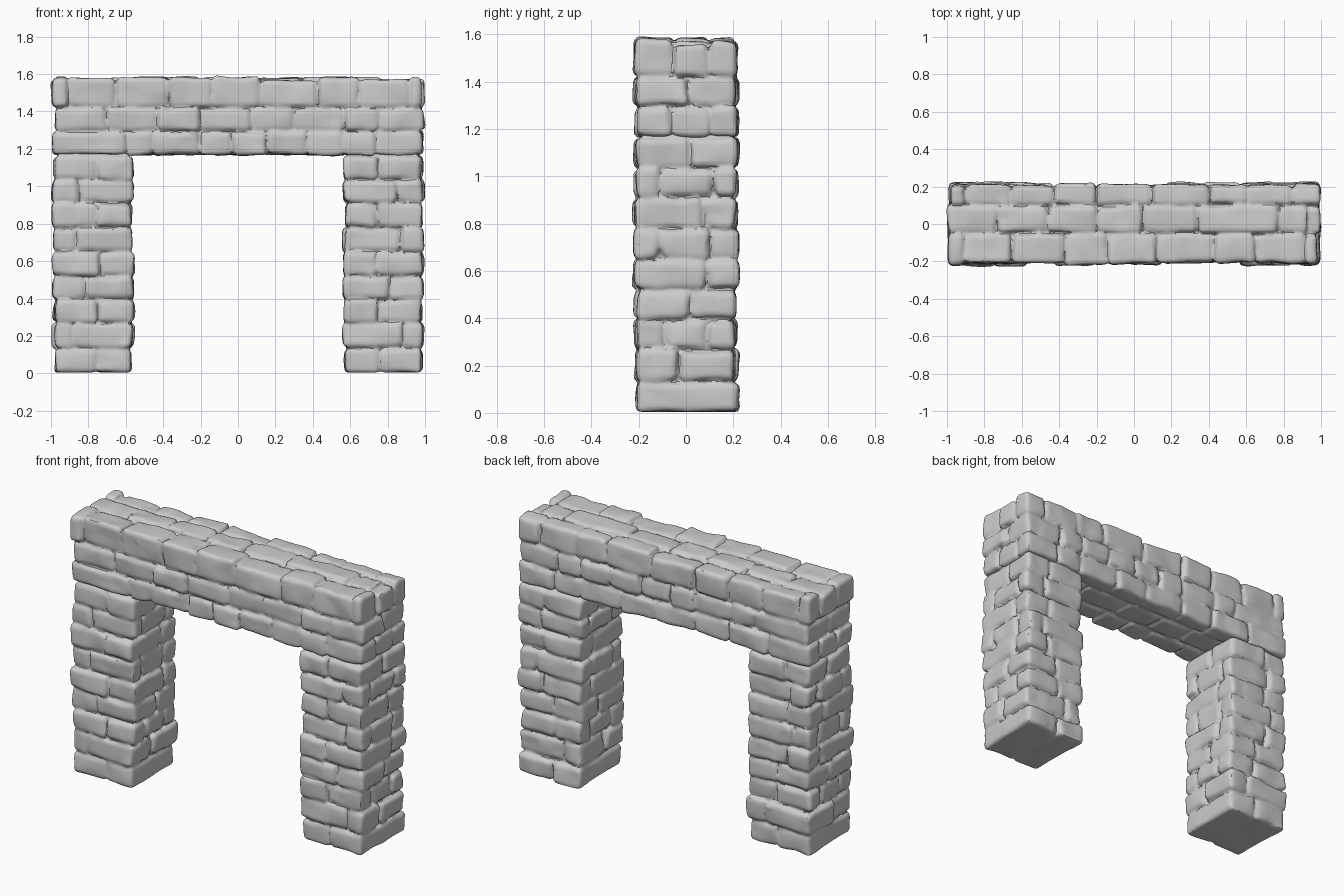
import bpy, bmesh, random
from mathutils import Vector, noise

if "Cube" in bpy.data.objects:
    bpy.data.objects.remove(bpy.data.objects["Cube"])

random.seed(7)
Y = 0.212          # nominal half depth
INSET = 0.026      # depth of the mortar core behind the stone faces


def add_block(bm, lo, hi, bevel, jitter, rough):
    """Add one roughly hewn, rounded block to bm."""
    b = bmesh.new()
    bmesh.ops.create_cube(b, size=1)
    lo, hi = Vector(lo), Vector(hi)
    for v in b.verts:
        for i in range(3):
            v.co[i] = (lo[i] if v.co[i] < 0 else hi[i]) + random.uniform(-jitter, jitter)
    if bevel:
        bmesh.ops.bevel(b, geom=b.edges[:], offset=bevel, segments=2,
                        profile=0.55, affect='EDGES', clamp_overlap=True)
        for limit in (0.12, 0.06):
            long_edges = [e for e in b.edges if e.calc_length() > limit]
            bmesh.ops.subdivide_edges(b, edges=long_edges, cuts=1, use_grid_fill=True)
        bmesh.ops.triangulate(b, faces=b.faces[:])
        seed = Vector((random.random(), random.random(), random.random())) * 50
        for v in b.verts:
            v.co += noise.noise_vector(v.co * 9 + seed) * rough
    for v in b.verts:
        v.co.z = max(v.co.z, 0.004)
    tmp = bpy.data.meshes.new("tmp")
    b.to_mesh(tmp)
    b.free()
    bm.from_mesh(tmp)
    bpy.data.meshes.remove(tmp)


def add_row(bm, joints, y0, y1, z0, z1, ends, z_free=(False, False)):
    """Lay stones between consecutive x joints; outer faces stick out unevenly."""
    g = 0.003
    xs = [ends[0]] + joints + [ends[1]]
    for i, (a, b) in enumerate(zip(xs, xs[1:])):
        out = lambda: random.uniform(-0.006, 0.014)
        lo = [a + g, y0 + g, z0 + g]
        hi = [b - g, y1 - g, z1 - g]
        if i == 0:
            lo[0] -= out()
        if i == len(xs) - 2:
            hi[0] += out()
        if y0 <= -Y:
            lo[1] -= out()
        if y1 >= Y:
            hi[1] += out()
        if z_free[1]:
            hi[2] += random.uniform(-0.005, 0.02)
        add_block(bm, lo, hi, 0.024, 0.005, 0.011)


def finish(bm, name):
    """Fuse the stones and core into one chiselled surface."""
    me = bpy.data.meshes.new(name)
    bm.to_mesh(me)
    bm.free()
    ob = bpy.data.objects.new(name, me)
    bpy.context.collection.objects.link(ob)
    rm = ob.modifiers.new("fuse", 'REMESH')
    rm.mode = 'VOXEL'
    rm.voxel_size = 0.0095
    dec = ob.modifiers.new("facets", 'DECIMATE')
    dec.ratio = 0.3
    bpy.ops.object.select_all(action='DESELECT')
    ob.select_set(True)
    bpy.context.view_layer.objects.active = ob
    for m in ("fuse", "facets"):
        bpy.ops.object.modifier_apply(modifier=m)
    bpy.ops.object.shade_smooth_by_angle(angle=0.6)


# Posts: nine courses, joints across x (outer face distance) and y
levels = [0, 0.135, 0.27, 0.395, 0.52, 0.65, 0.78, 0.91, 1.035, 1.165]
x_joint = [0.76, 0.88, 0.75, 0.81, 0.74, 0.87, 0.75, 0.85, 0.75]
y_joint = [[], [-0.03], [-0.09, 0.09], [0.02], [0.09],
           [-0.11, 0.1], [0.07], [-0.11, 0.12], [0.02]]
for side, name in ((-1, "left_post"), (1, "right_post")):
    bm = bmesh.new()
    ends = sorted((side * 0.985, side * 0.565))
    add_block(bm, (ends[0] + INSET, -Y + INSET, 0.01),
              (ends[1] - INSET, Y - INSET, 1.18), 0, 0, 0)
    for k in range(9):
        ys = [-Y] + y_joint[k] + [Y]
        for r, (y0, y1) in enumerate(zip(ys, ys[1:])):
            xj = x_joint[k] if r % 2 == 0 else 1.57 - x_joint[k]
            add_row(bm, [side * xj], y0, y1, levels[k], levels[k + 1], ends)
    finish(bm, name)

# Lintel: three courses, each as rows (y limits, x joints) in running bond
A = [-0.65, -0.37, -0.14, 0.12, 0.43, 0.65]
B = [-0.70, -0.43, -0.20, 0.07, 0.30, 0.57, 0.75]
C = [-0.60, -0.45, -0.20, -0.03, 0.16, 0.37, 0.57, 0.73]
courses = [
    (1.165, 1.295, [(-Y, -0.06, C), (-0.06, 0.1, A), (0.1, Y, B)]),
    (1.295, 1.42, [(-Y, 0.01, B), (0.01, Y, C)]),
    (1.42, 1.57, [(-Y, -0.05, [-0.91] + A + [0.92]),
                  (-0.05, 0.1, [-0.73, -0.46, -0.2, 0.05, 0.34, 0.77, 0.93]),
                  (0.1, Y, [-0.9, -0.66, -0.42, -0.2, 0.1, 0.4, 0.6, 0.85])]),
]
bm = bmesh.new()
add_block(bm, (-0.985 + INSET, -Y + INSET, 1.165 + 0.018),
          (0.985 - INSET, Y - INSET, 1.57 - INSET), 0, 0, 0)
for k, (z0, z1, rows) in enumerate(courses):
    for y0, y1, joints in rows:
        add_row(bm, joints, y0, y1, z0, z1, (-0.985, 0.985), (False, k == 2))
finish(bm, "lintel")
